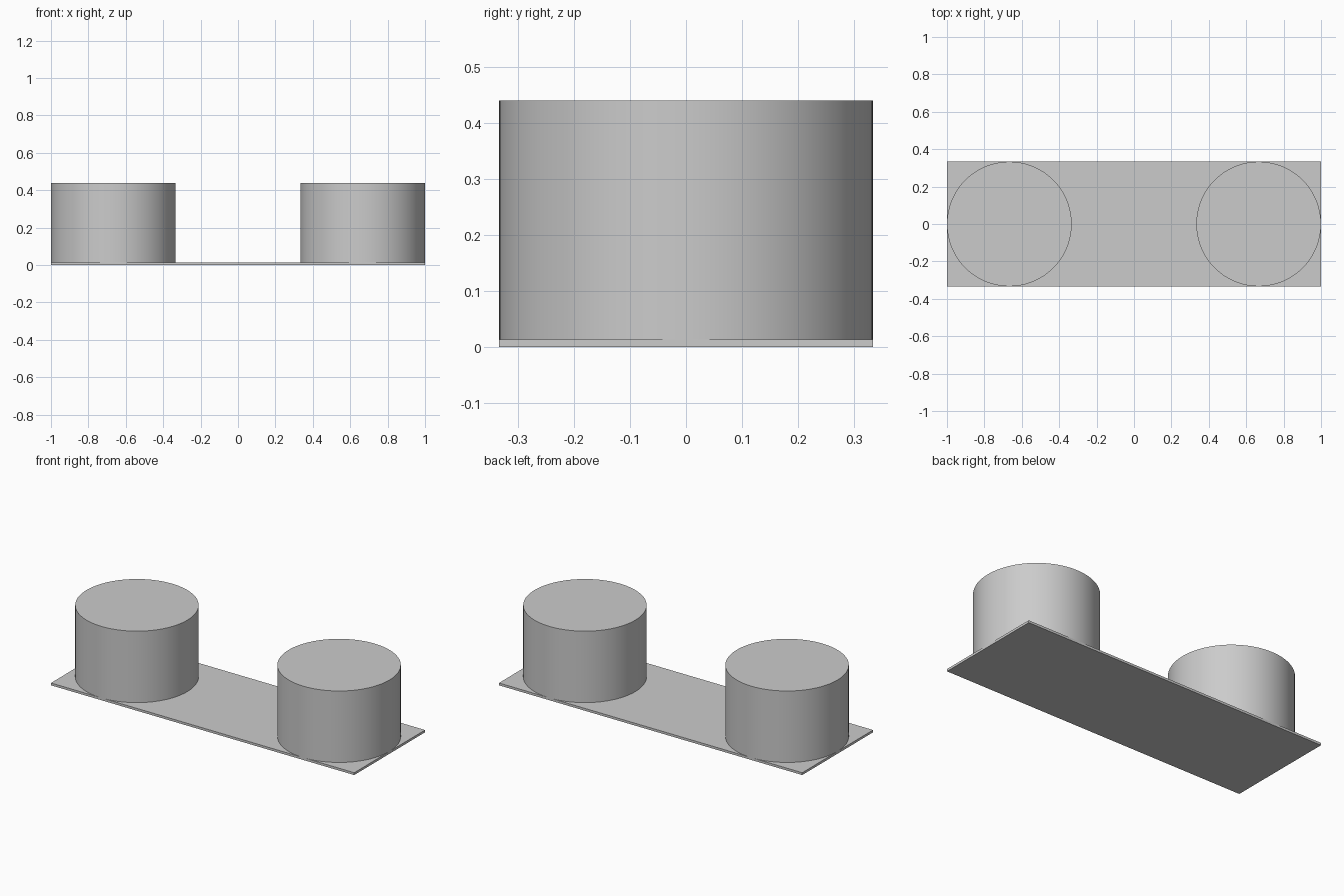
import bpy
import math

if "Cube" in bpy.data.objects:
    bpy.data.objects.remove(bpy.data.objects["Cube"])

R = 1 / 3            # cylinder radius, also half the plate depth
PLATE_TOP = 0.014
TOP = 0.44

grey = bpy.data.materials.new("light grey")
grey.diffuse_color = (0.6, 0.6, 0.6, 1)
grey.use_nodes = True
grey.node_tree.nodes["Principled BSDF"].inputs["Base Color"].default_value = grey.diffuse_color

# Thin rectangular base plate
bpy.ops.mesh.primitive_cube_add(size=1, location=(0, 0, PLATE_TOP / 2))
plate = bpy.context.object
plate.name = "base_plate"
plate.scale = (2, 2 * R, PLATE_TOP)
bpy.ops.object.transform_apply(location=False, rotation=False, scale=True)
plate.data.materials.append(grey)

# Two upright drums, flush with the plate's ends and long sides
for side, name in ((-1, "left_drum"), (1, "right_drum")):
    bpy.ops.mesh.primitive_cylinder_add(
        vertices=96, radius=R, depth=TOP - PLATE_TOP,
        location=(side * (1 - R), 0, (TOP + PLATE_TOP) / 2))
    drum = bpy.context.object
    drum.name = name
    drum.data.materials.append(grey)
    bpy.ops.object.shade_smooth_by_angle(angle=math.radians(30))
